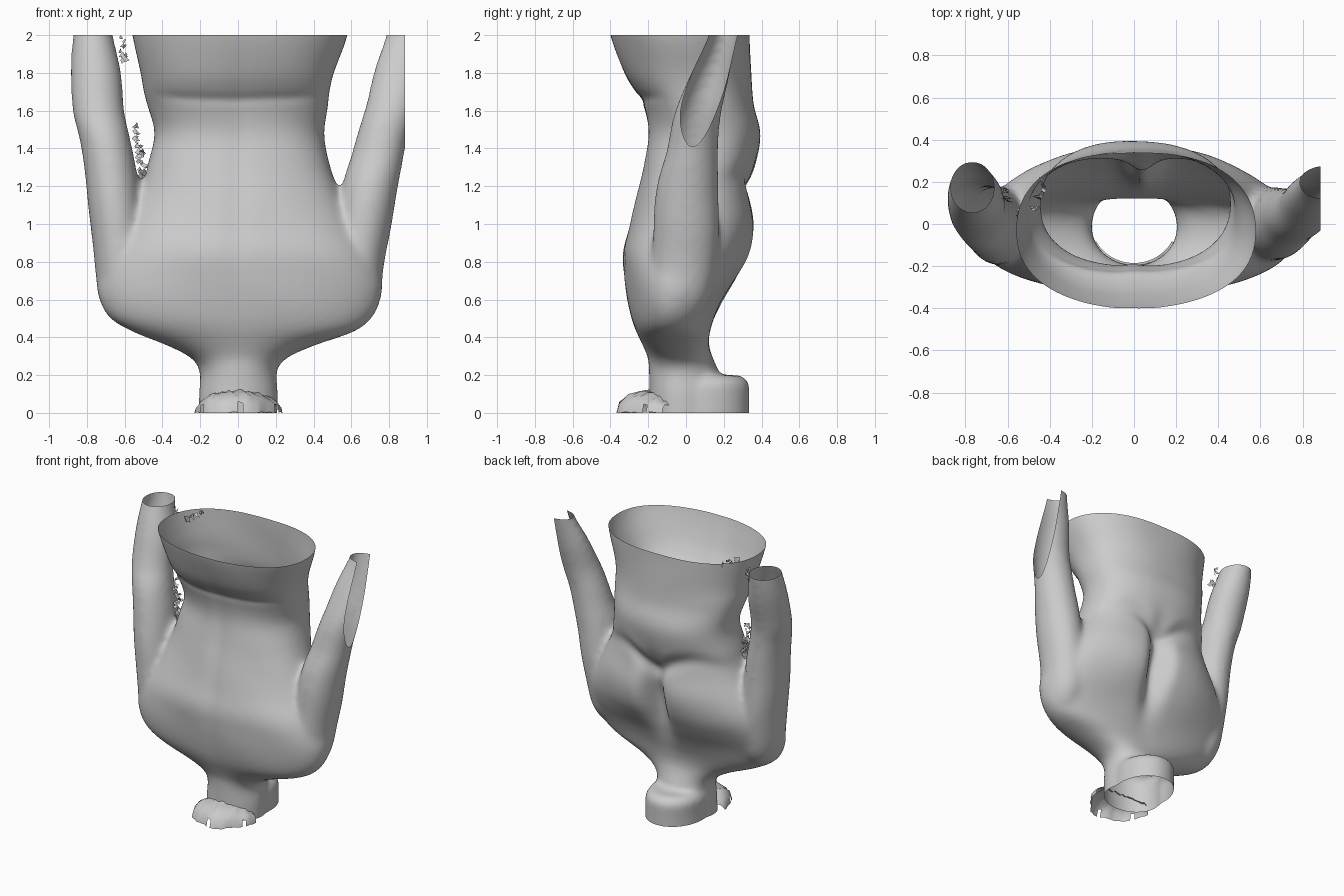
import bpy, bmesh, math, random
from mathutils import Vector

if "Cube" in bpy.data.objects:
    bpy.data.objects.remove(bpy.data.objects["Cube"])

random.seed(4)


def catmull(a, b, c, d, t):
    return [0.5 * (2 * q + (r - p) * t + (2 * p - 5 * q + 4 * r - s) * t * t
            + (3 * q - p - 3 * r + s) * t ** 3) for p, q, r, s in zip(a, b, c, d)]


def smooth_rows(rows, steps=5):
    out = []
    for i in range(len(rows) - 1):
        a, d = rows[max(i - 1, 0)], rows[min(i + 2, len(rows) - 1)]
        out += [catmull(a, rows[i], rows[i + 1], d, k / steps) for k in range(steps)]
    return out + [list(rows[-1])]


def loft(bm, rows, power=2.0, n=48):
    """Closed loft; each row is z, x_min, x_max, y_min, y_max."""
    rings = []
    for z, x0, x1, y0, y1 in smooth_rows(rows):
        ring = []
        p = 2 + (power - 2) * min(1, max(0, (z - .25) / .2))
        for i in range(n):
            a = 2 * math.pi * i / n
            c, s = math.cos(a), math.sin(a)
            x = math.copysign(abs(c) ** (2 / p), c) * (x1 - x0) / 2 + (x0 + x1) / 2
            y = math.copysign(abs(s) ** (2 / p), s) * (y1 - y0) / 2 + (y0 + y1) / 2
            ring.append(bm.verts.new((x, y, z)))
        rings.append(ring)
    for r, q in zip(rings, rings[1:]):
        for i in range(n):
            j = (i + 1) % n
            bm.faces.new((r[i], r[j], q[j], q[i]))
    bm.faces.new(rings[0][::-1])
    bm.faces.new(rings[-1])


def finish(bm, name, smooth=True):
    me = bpy.data.meshes.new(name)
    bm.to_mesh(me)
    bm.free()
    for p in me.polygons:
        p.use_smooth = smooth
    ob = bpy.data.objects.new(name, me)
    bpy.context.collection.objects.link(ob)
    return ob


def bump(v, centre, width):
    return math.exp(-((v - centre) / width) ** 2)


bm = bmesh.new()
# Trunk: neck, shoulders, ribs, waist
loft(bm, [
    (-0.15, -.21, .21, -.20, .16), (0.10, -.21, .21, -.195, .16),
    (0.22, -.205, .205, -.195, .17), (0.29, -.25, .26, -.20, .145),
    (0.36, -.38, .41, -.23, .125), (0.43, -.56, .62, -.265, .13),
    (0.50, -.68, .71, -.29, .15), (0.60, -.735, .755, -.312, .195),
    (0.72, -.745, .765, -.328, .265), (0.85, -.70, .72, -.335, .33),
    (1.00, -.61, .63, -.298, .36), (1.18, -.515, .535, -.255, .34),
    (1.32, -.475, .485, -.225, .37), (1.48, -.445, .455, -.20, .395),
    (1.62, -.48, .475, -.225, .36), (1.70, -.50, .485, -.27, .35),
    (1.80, -.515, .51, -.33, .345), (2.00, -.56, .58, -.40, .34),
    (2.15, -.58, .60, -.42, .34)], 2.3)
# Jaw shelf at the back of the neck
loft(bm, [(-.15, -.20, .20, -.14, .335), (.08, -.20, .20, -.14, .335),
          (.16, -.195, .195, -.12, .335), (.20, -.15, .15, -.06, .29)])
# Arms
loft(bm, [(0.50, -.68, -.50, -.16, .06), (0.62, -.735, -.46, -.19, .13),
          (0.85, -.765, -.49, -.20, .17), (1.20, -.805, -.525, -.18, .18),
          (1.45, -.838, -.57, -.14, .18), (1.60, -.873, -.60, -.08, .20),
          (1.80, -.888, -.622, -.02, .255), (2.00, -.873, -.66, .05, .30),
          (2.15, -.85, -.68, .10, .32)])
loft(bm, [(0.50, .52, .70, -.16, .06), (0.62, .47, .75, -.19, .13),
          (0.85, .50, .785, -.18, .17), (1.20, .55, .848, -.155, .175),
          (1.40, .61, .885, -.10, .17), (1.60, .67, .94, -.06, .19),
          (1.80, .72, .98, .03, .23), (2.00, .78, 1.02, .12, .275),
          (2.15, .81, 1.04, .16, .30)])
solid = finish(bm, "body_solid")

# Fuse the parts into one skin
mod = solid.modifiers.new("fuse", 'REMESH')
mod.mode = 'VOXEL'
mod.voxel_size = 0.018
mod = solid.modifiers.new("soften", 'SMOOTH')
mod.factor = 0.5
mod.iterations = 16
fused = solid.evaluated_get(bpy.context.evaluated_depsgraph_get())
bm = bmesh.new()
bm.from_mesh(fused.to_mesh())
bpy.data.objects.remove(solid)

# Chest cleft, under-chest crease, spine groove and waist folds
bm.normal_update()
for v in bm.verts:
    x, y, z = v.co
    if y > 0.02 and abs(x) < 0.6:
        k = min(1, (y - 0.02) / 0.12)
        crease = 1.22 - 0.10 * bump(x, 0.03, 0.12) + 0.05 * bump(abs(x), .3, .15)
        v.co.y -= k * 0.13 * bump(x, 0.04, 0.08) * bump(z, 0.90, 0.24)
        v.co.y -= k * 0.03 * bump(z, crease, 0.06) * bump(x, 0, 0.42)
        v.co.y += k * 0.015 * bump(abs(x), 0.26, 0.17) * bump(z, 0.85, 0.22)
    elif y < -0.1 and abs(x) < 0.55:
        edge = min(1, (-0.1 - y) / 0.1)
        v.co.y += 0.010 * edge * bump(x, 0, 0.06) * bump(z, 1.2, 0.6)
        v.co.y += 0.010 * edge * bump(z, 1.66 + .03 * abs(x), 0.03)
    v.co += v.normal * 0.003 * math.sin(9 * x + 4 * z) * math.sin(11 * z + 5 * y)

# Open the waist, neck and arm ends by slicing
for co, no in (((0, 0, 2), (0, 0, 1)), ((0, 0, 0), (0, 0, -1)), ((.885, 0, 0), (1, 0, 0))):
    bmesh.ops.bisect_plane(bm, geom=bm.verts[:] + bm.edges[:] + bm.faces[:],
                           plane_co=Vector(co), plane_no=Vector(no), clear_outer=True)
finish(bm, "torso_skin")

# Ragged hair flap at the front of the neck
bm = bmesh.new()
profile = [(.0, .12), (.06, .115), (.12, .095), (.165, .055), (.18, .0)]
n = 26
grid = []
for i in range(n + 1):
    u = i / n * 2 - 1
    a = math.radians(-90 + 64 * u)
    fade = 1 - 0.45 * abs(u) ** 2
    wob = 1 + 0.06 * math.sin(9 * u) + random.uniform(-.03, .03)
    col = []
    for d, z in profile:
        r = d * fade * wob
        h = z * (1 - .6 * abs(u) ** 2.5) + random.uniform(-.010, .006)
        col.append(bm.verts.new((math.cos(a) * (.20 + r * .6), math.sin(a) * (.185 + r), max(0, h))))
    grid.append(col)
for i in range(n):
    for j in range(len(profile) - 1):
        if j != 3 or i % 9 != 4:
            bm.faces.new((grid[i][j], grid[i + 1][j], grid[i + 1][j + 1], grid[i][j + 1]))
finish(bm, "hair_flap")

# Loose scraps between the left arm and the waist
bm = bmesh.new()
for (xa, ya, za), (xb, yb, zb), count in (((-.50, .02, 1.22), (-.54, .06, 1.54), 34),
                                          ((-.60, .12, 1.86), (-.62, .16, 1.99), 10),
                                          ((-.47, .06, 1.97), (-.42, .22, 1.985), 14)):
    for i in range(count):
        t = i / count
        c = Vector((xa + (xb - xa) * t, ya + (yb - ya) * t, za + (zb - za) * t))
        c += Vector([random.uniform(-.015, .015) for _ in range(3)])
        pts = []
        for k in range(4):
            a = k * math.pi / 2 + random.uniform(-.5, .5)
            r = random.uniform(.010, .030) * (1 - .5 * t)
            pts.append(bm.verts.new(c + Vector((math.cos(a) * r, random.uniform(-.015, .015), math.sin(a) * r))))
        bm.faces.new(pts)
for v in bm.verts:
    v.co.z = min(v.co.z, 2)
finish(bm, "loose_scraps", False)
